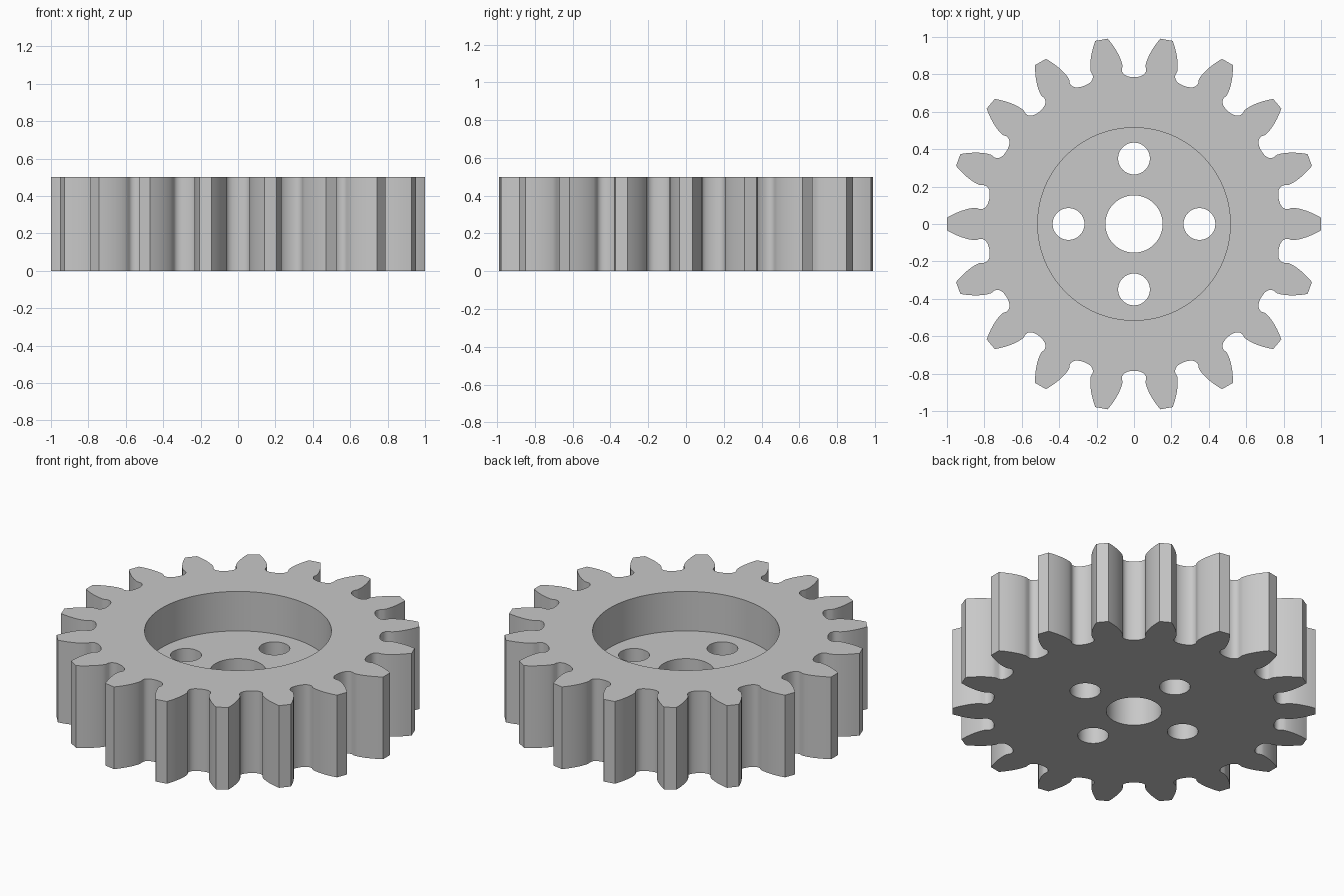
import bpy, bmesh
from math import acos, atan2, cos, hypot, pi, radians, sin, tan

TEETH = 18
HEIGHT = 0.5
FLOOR = 0.26          # height of the recess floor
BASE_R = 0.9 * cos(radians(20))
TIP_R = 1.0006

cube = bpy.data.objects.get("Cube")
if cube:
    bpy.data.objects.remove(cube, do_unlink=True)

grey = bpy.data.materials.new("plain grey")
grey.use_nodes = True
grey.diffuse_color = (0.58, 0.58, 0.58, 1)
grey.node_tree.nodes["Principled BSDF"].inputs["Base Color"].default_value = grey.diffuse_color


def involute(angle):
    return tan(angle) - angle


def half_angle(r):
    """Half the angular width of a tooth at radius r."""
    return pi / (2 * TEETH) + involute(radians(20)) - involute(acos(BASE_R / r))


def tooth_half():
    """Polar points from the middle of a gap to the tooth tip, angle measured from the tooth axis."""
    pitch = pi / TEETH
    root = [(0, 0.785), (0.016, 0.786), (0.032, 0.789), (0.045, 0.794),
            (0.056, 0.803), (0.063, 0.814), (0.065, 0.826)]
    points = [(hypot(x, y), pitch - atan2(x, y)) for x, y in root]
    steps = 9
    for i in range(steps):
        r = BASE_R + 0.002 + (TIP_R - BASE_R - 0.002) * i / (steps - 1)
        points.append((r, half_angle(r)))
    return points


def prism(name, outline, z0, z1):
    bm = bmesh.new()
    bottom = bm.faces.new([bm.verts.new((x, y, z0)) for x, y in outline])
    top = bmesh.ops.extrude_face_region(bm, geom=[bottom])
    verts = [g for g in top["geom"] if isinstance(g, bmesh.types.BMVert)]
    bmesh.ops.translate(bm, verts=verts, vec=(0, 0, z1 - z0))
    bmesh.ops.recalc_face_normals(bm, faces=bm.faces[:])
    mesh = bpy.data.meshes.new(name)
    bm.to_mesh(mesh)
    bm.free()
    mesh.materials.append(grey)
    obj = bpy.data.objects.new(name, mesh)
    bpy.context.collection.objects.link(obj)
    return obj


def circle(r, cx=0, cy=0, sides=64):
    return [(cx + r * cos(2 * pi * i / sides), cy + r * sin(2 * pi * i / sides))
            for i in range(sides)]


# Toothed body
half = tooth_half()
tooth = [(r, -a) for r, a in half] + [(r, a) for r, a in reversed(half[1:])]
outline = []
for k in range(TEETH):
    turn = 2 * pi * k / TEETH
    outline += [(r * cos(turn + a), r * sin(turn + a)) for r, a in tooth]
gear = prism("gear_wheel", outline, 0, HEIGHT)

# Recess, axle bore and four bolt holes
cutters = [prism("recess_cutter", circle(0.515, sides=96), FLOOR, HEIGHT + 0.1),
           prism("bore_cutter", circle(0.153), -0.1, HEIGHT)]
for k in range(4):
    a = k * pi / 2
    cutters.append(prism("bolt_hole_cutter", circle(0.085, 0.35 * cos(a), 0.35 * sin(a), 48),
                         -0.1, HEIGHT))

bpy.ops.object.select_all(action="DESELECT")
gear.select_set(True)
bpy.context.view_layer.objects.active = gear
for cutter in cutters:
    cutter.hide_render = True
    mod = gear.modifiers.new("cut", "BOOLEAN")
    mod.operation = "DIFFERENCE"
    mod.solver = "EXACT"
    mod.object = cutter
    bpy.ops.object.modifier_apply(modifier=mod.name)
    bpy.data.objects.remove(cutter, do_unlink=True)

bpy.ops.object.shade_smooth_by_angle(angle=radians(35))
